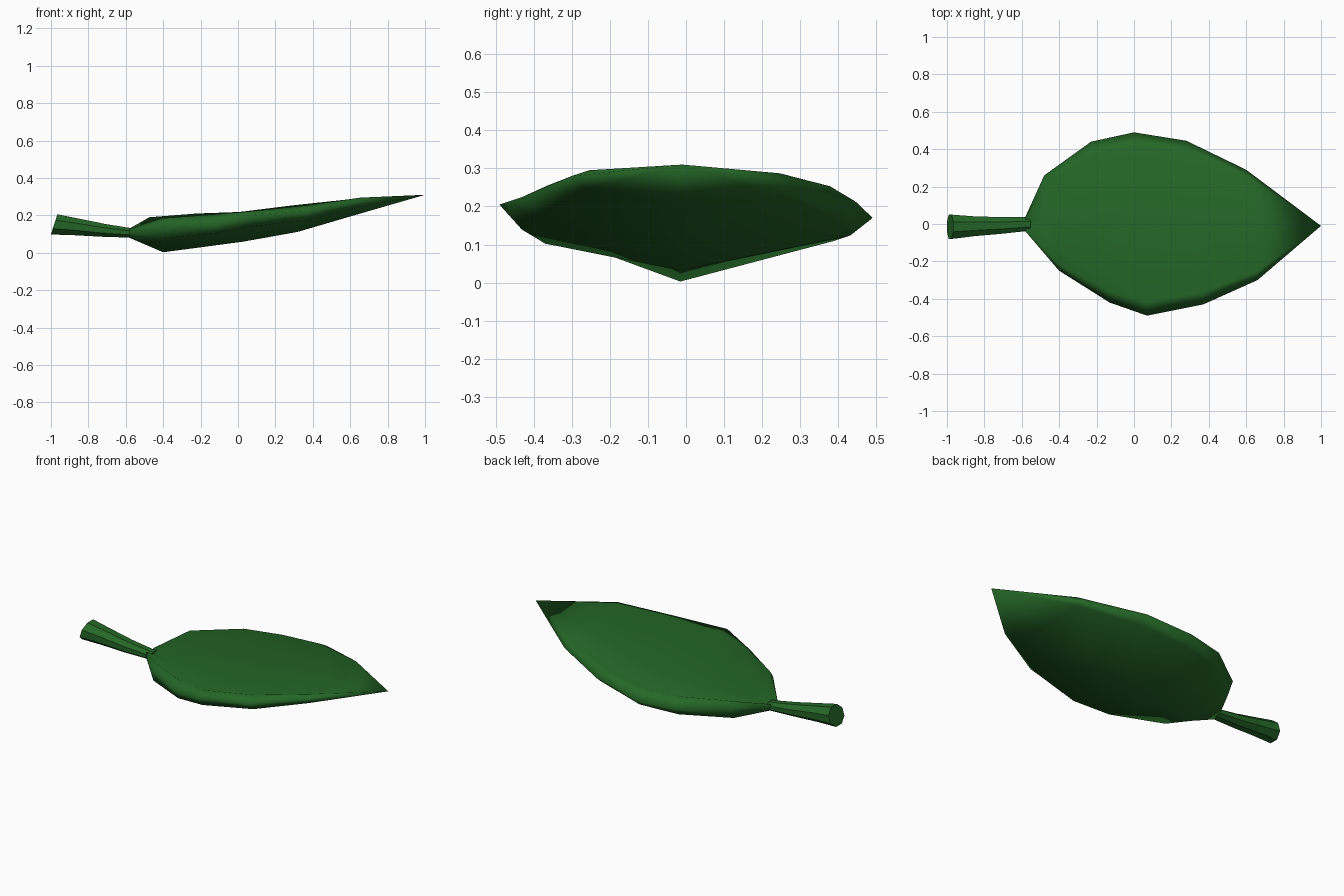
import bpy, bmesh, math

if "Cube" in bpy.data.objects:
    bpy.data.objects.remove(bpy.data.objects["Cube"])

green = bpy.data.materials.new("leaf green")
green.diffuse_color = (0.018, 0.135, 0.02, 1)
green.use_nodes = True
green.node_tree.nodes["Principled BSDF"].inputs["Base Color"].default_value = green.diffuse_color


def loft(name, rings, tip=None):
    """Bridge closed rings; cap the start, and close the end with a tip or a cap."""
    bm = bmesh.new()
    vr = [[bm.verts.new(p) for p in r] for r in rings]
    n = len(vr[0])
    for a, b in zip(vr, vr[1:]):
        for i in range(n):
            j = (i + 1) % n
            bm.faces.new((a[i], a[j], b[j], b[i]))
    bm.faces.new(vr[0])
    if tip:
        t = bm.verts.new(tip)
        for i in range(n):
            bm.faces.new((vr[-1][i], vr[-1][(i + 1) % n], t))
    else:
        bm.faces.new(vr[-1])
    bmesh.ops.recalc_face_normals(bm, faces=bm.faces)
    me = bpy.data.meshes.new(name)
    bm.to_mesh(me)
    bm.free()
    me.materials.append(green)
    ob = bpy.data.objects.new(name, me)
    bpy.context.collection.objects.link(ob)
    return ob


# cupped leaf blade: far rim, near rim, top z far / near, keel x / z, midrib z on top
stations = [
    ((-.58, .04, .11), (-.58, -.04, .105), .13, .13, -.58, .08, .12),
    ((-.48, .26, .16), (-.40, -.25, .14), .19, .185, -.40, .003, .09),
    ((-.23, .44, .165), (-.13, -.42, .16), .21, .205, -.18, .032, .10),
    ((.00, .49, .17), (.07, -.49, .205), .218, .222, .03, .06, .12),
    ((.28, .445, .213), (.37, -.43, .225), .253, .254, .32, .112, .165),
    ((.60, .29, .248), (.66, -.30, .28), .287, .295, .63, .203, .24),
]
rings = []
for f, n, tf, tn, kx, k, m in stations:
    mx = (f[0] + n[0]) / 2

    def inset(p, s, z):
        return (mx + (p[0] - mx) * s, p[1] * s, z)

    rings.append([
        f, inset(f, .85, tf),
        (mx, -.01, m),
        inset(n, .85, tn), n,
        inset(n, .88, k + (n[2] - k) * .55),
        (kx, -.015, k),
        inset(f, .88, k + (f[2] - k) * .58),
    ])
blade = loft("leaf_blade", rings, (1, -.01, .31))
blade.data.shade_smooth()

# stem: tapered eight-sided tube with a slanted cut end
stem_path = [(-.56, 0, .105, .036, .024), (-.72, -.008, .12, .045, .034),
             (-.86, -.012, .138, .053, .044), (-.983, -.015, .152, .065, .054)]
stem_rings = []
for x, y, z, ry, rz in stem_path:
    ring = []
    for i in range(8):
        a = math.tau * (i + .5) / 8
        c, s = math.cos(a) / .924, math.sin(a) / .924
        ring.append((x + .32 * rz * s, y + ry * c, z + rz * s))
    stem_rings.append(ring)
loft("stem", stem_rings)
